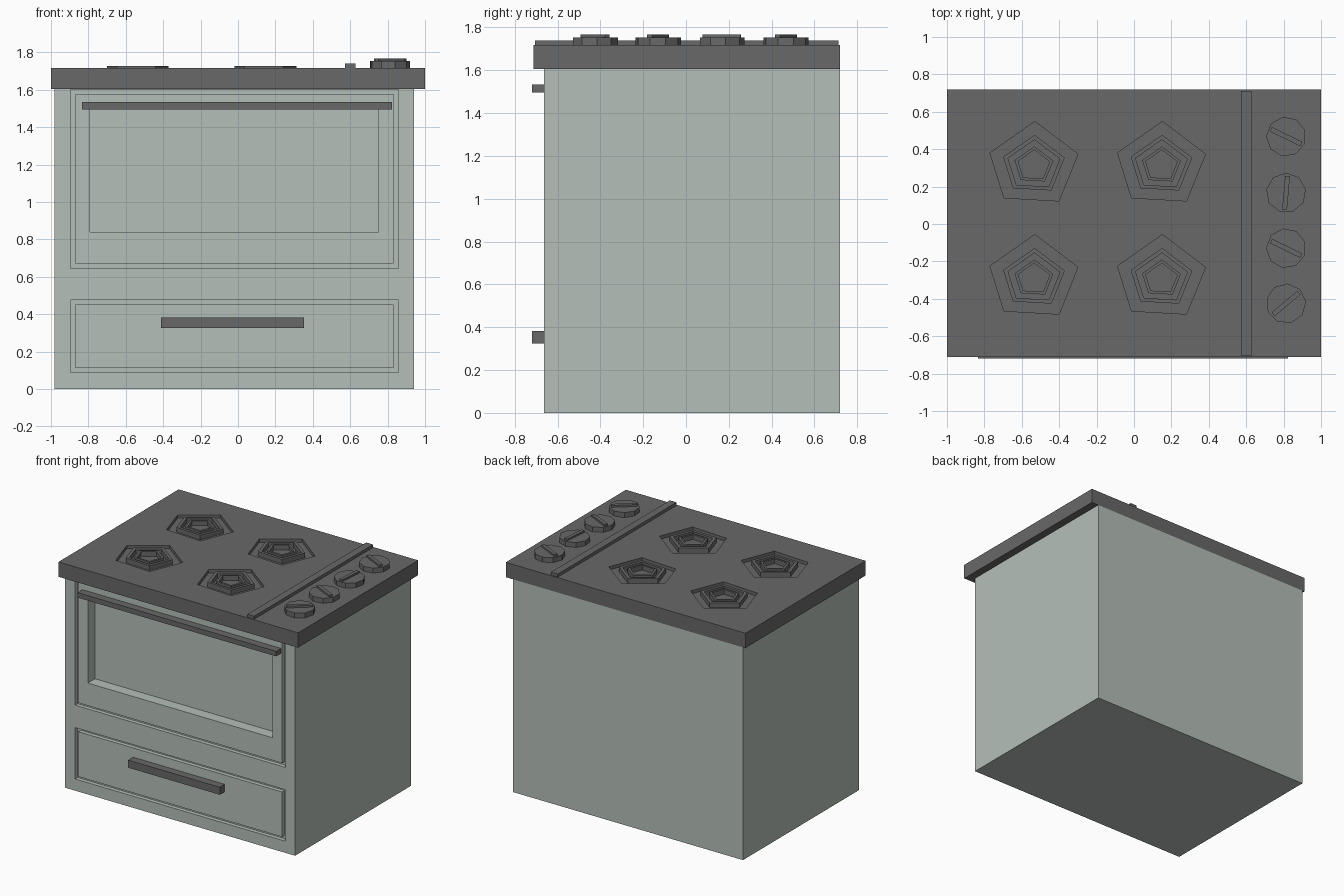
import bpy, math

if "Cube" in bpy.data.objects:
    bpy.data.objects.remove(bpy.data.objects["Cube"])


def material(name, rgb):
    m = bpy.data.materials.new(name)
    m.diffuse_color = (*rgb, 1)
    m.use_nodes = True
    m.node_tree.nodes["Principled BSDF"].inputs["Base Color"].default_value = m.diffuse_color
    return m


GREEN = material("pale_sage_enamel", (0.46, 0.52, 0.485))
GREY = material("dark_grey_metal", (0.14, 0.14, 0.14))


def make(name, verts, faces, mat):
    me = bpy.data.meshes.new(name)
    me.from_pydata(verts, [], faces)
    me.materials.append(mat)
    ob = bpy.data.objects.new(name, me)
    bpy.context.collection.objects.link(ob)
    return ob


def prism(name, pts, z0, z1, mat):
    """Solid from a counter-clockwise outline."""
    n = len(pts)
    verts = [(x, y, z) for z in (z0, z1) for x, y in pts]
    faces = [list(range(n))[::-1], list(range(n, 2 * n))]
    faces += [(i, (i + 1) % n, (i + 1) % n + n, i + n) for i in range(n)]
    return make(name, verts, faces, mat)


def ring(name, outer, inner, a, b, mat, place=lambda x, y, h: (x, y, h)):
    """Hollow frame between two counter-clockwise outlines."""
    n = len(outer)
    verts = [place(x, y, h) for h in (a, b) for loop in (outer, inner) for x, y in loop]
    faces = []
    for i in range(n):
        j = (i + 1) % n
        faces += [(i, j, j + 2 * n, i + 2 * n), (j + n, i + n, i + 3 * n, j + 3 * n),
                  (i + 2 * n, j + 2 * n, j + 3 * n, i + 3 * n), (j, i, i + n, j + n)]
    return make(name, verts, faces, mat)


def rect(x0, x1, y0, y1):
    return [(x0, y0), (x1, y0), (x1, y1), (x0, y1)]


def box(name, x0, x1, y0, y1, z0, z1, mat):
    return prism(name, rect(x0, x1, y0, y1), z0, z1, mat)


def cut(ob, cutter):
    """Subtract the cutter, then delete it."""
    mod = ob.modifiers.new("cut", 'BOOLEAN')
    mod.operation = 'DIFFERENCE'
    mod.solver = 'EXACT'
    mod.object = cutter
    bpy.context.view_layer.objects.active = ob
    bpy.ops.object.modifier_apply(modifier=mod.name)
    bpy.data.objects.remove(cutter)


FRONT, BACK, TOP = -0.662, 0.72, 1.717

# Cabinet with door and drawer grooves and a sunken oven window
body = box("oven_body", -0.98, 0.94, FRONT, BACK, 0, 1.605, GREEN)
for z0, z1, inner_top in ((0.645, 1.6, 1.578), (0.088, 0.476, 0.452)):
    groove = ring("groove_cutter", rect(-0.896, 0.858, z0, z1),
                  rect(-0.87, 0.832, z0 + 0.025, inner_top), 0.03, -0.1, GREEN,
                  lambda x, z, h: (x, FRONT + h, z))
    cut(body, groove)
cut(body, box("window_cutter", -0.79, 0.75, FRONT - 0.1, FRONT + 0.085, 0.84, 1.51, GREEN))

# Handles
box("door_handle", -0.834, 0.823, -0.72, FRONT + 0.005, 1.495, 1.533, GREY)
box("drawer_handle", -0.412, 0.352, -0.72, FRONT + 0.005, 0.325, 0.382, GREY)

# Cooktop with pentagonal burner wells and rings
cooktop = box("cooktop", -1, 1, -0.712, BACK, 1.605, TOP, GREY)
PENTAGON = [(0.235, 0.064), (0.005, 0.238), (-0.235, 0.07), (-0.16, -0.17), (0.134, -0.187)]
WELL = TOP - 0.025
for cx in (-0.535, 0.147):
    for cy in (0.31, -0.295):
        def scaled(s):
            return [(cx + s * x, cy + s * y) for x, y in PENTAGON]
        cut(cooktop, prism("well_cutter", scaled(1), WELL, TOP + 0.1, GREY))
        for k, (s, t) in enumerate(((0.70, 0.59), (0.44, 0.36))):
            ring(f"burner_ring_{k}", scaled(s), scaled(t), WELL - 0.005, 1.728, GREY)

# Divider strip
box("divider_strip", 0.572, 0.628, -0.704, 0.712, TOP - 0.01, 1.74, GREY)

# Control knobs, each with a turned pointer bar
for cy, deg in ((0.467, -26), (0.167, 85), (-0.13, -26), (-0.425, 40)):
    a = math.radians(deg)
    pts = [(0.813 + 0.107 * math.cos(a + math.radians(5 + 40 * i)),
            cy + 0.107 * math.sin(a + math.radians(5 + 40 * i))) for i in range(9)]
    prism("knob", pts, TOP - 0.01, 1.754, GREY)
    bar = [(0.813 + x * math.cos(a) - y * math.sin(a), cy + x * math.sin(a) + y * math.cos(a))
           for x, y in rect(-0.09, 0.09, -0.013, 0.013)]
    prism("knob_pointer", bar, 1.75, 1.768, GREY)
